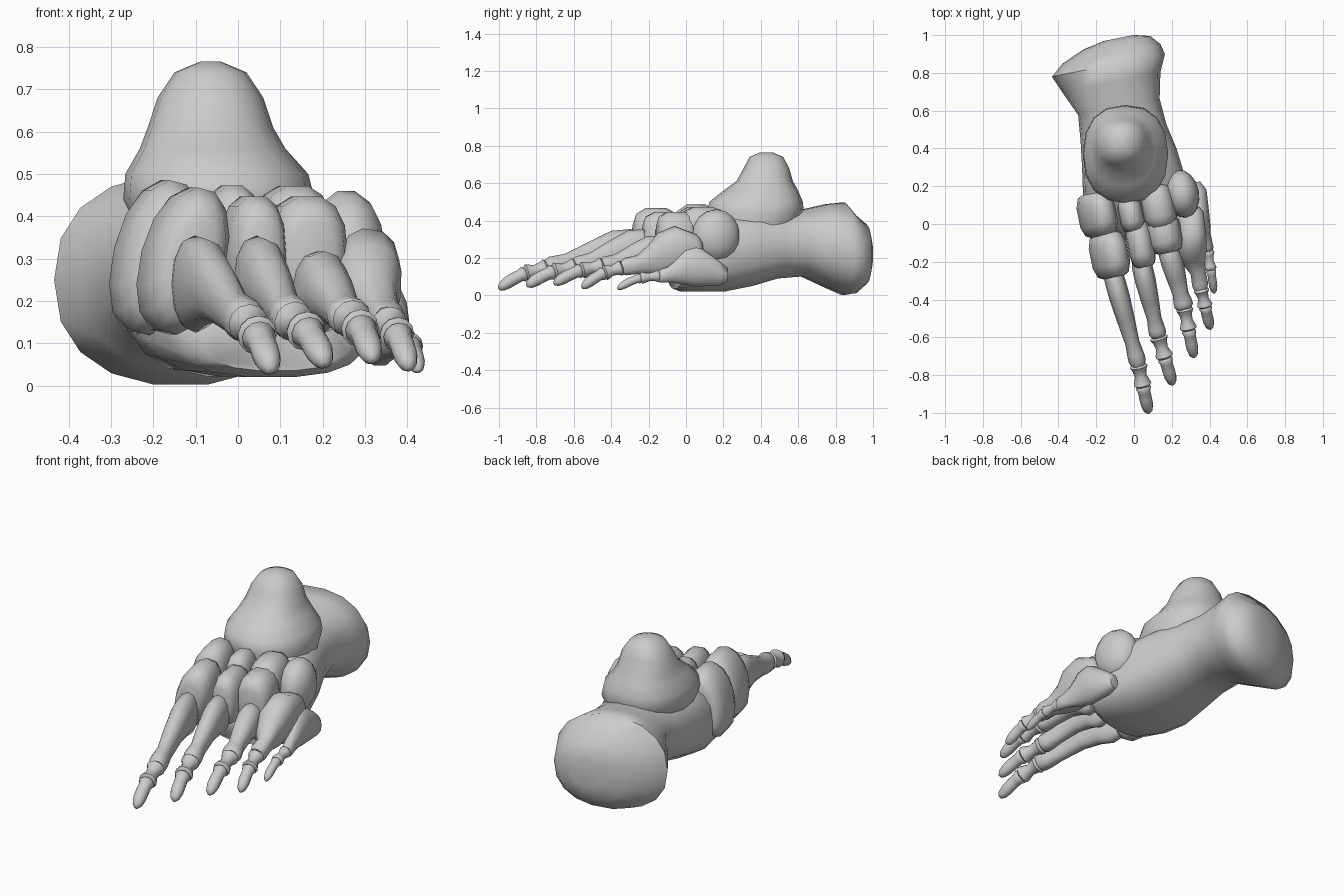
import bpy, bmesh, math
from mathutils import Vector

if "Cube" in bpy.data.objects:
    bpy.data.objects.remove(bpy.data.objects["Cube"])

FOOT_AXIS = Vector((-0.2, 1, 0)).normalized()


def loft(name, sections, axis=None, up=(0, 0, 1), sides=14, power=2.0, roll=0.0):
    """Skin superellipse rings; section = (x, y, z, half width, half height[, power])."""
    bm = bmesh.new()
    pts = [Vector(s[:3]) for s in sections]
    rings = []
    for i, s in enumerate(sections):
        d = axis or (pts[min(i + 1, len(pts) - 1)] - pts[max(i - 1, 0)]).normalized()
        side = d.cross(Vector(up)).normalized()
        if side.x < 0:
            side = -side
        top = side.cross(d).normalized()
        if top.dot(Vector(up)) < 0:
            top = -top
        u = side * math.cos(roll) - top * math.sin(roll)
        v = top * math.cos(roll) + side * math.sin(roll)
        e = 2 / (s[5] if len(s) > 5 else power)
        ring = []
        for k in range(sides):
            a = 2 * math.pi * k / sides
            c, n = math.cos(a), math.sin(a)
            px = math.copysign(abs(c) ** e, c) * s[3]
            pz = math.copysign(abs(n) ** e, n) * s[4]
            ring.append(bm.verts.new(pts[i] + u * px + v * pz))
        rings.append(ring)
    for a, b in zip(rings, rings[1:]):
        for k in range(sides):
            j = (k + 1) % sides
            bm.faces.new((a[k], a[j], b[j], b[k]))
    bm.faces.new(rings[0])
    bm.faces.new(rings[-1])
    bmesh.ops.recalc_face_normals(bm, faces=bm.faces)
    mesh = bpy.data.meshes.new(name)
    bm.to_mesh(mesh)
    bm.free()
    ob = bpy.data.objects.new(name, mesh)
    bpy.context.collection.objects.link(ob)
    bpy.ops.object.select_all(action='DESELECT')
    ob.select_set(True)
    bpy.context.view_layer.objects.active = ob
    bpy.ops.object.shade_smooth_by_angle(angle=math.radians(60))
    return ob


def block(name, c, r, roll=0, power=2.4, ball=False):
    """Rounded bone block lofted along the foot axis."""
    if ball:
        prof = [(math.cos(math.pi * i / 8), math.sin(math.pi * i / 8) + .02) for i in range(9)]
    else:
        prof = [(-1, .55), (-.88, .82), (-.45, 1), (.45, 1), (.88, .84), (1, .6)]
    secs = []
    for t, k in prof:
        p = Vector(c) + FOOT_AXIS * (t * r[1])
        secs.append((*p, r[0] * k, r[2] * k))
    loft(name, secs, FOOT_AXIS, power=power, roll=math.radians(roll))


# heel bone, flat-bottomed and wide toward the front
loft("heel_bone", [
    (-.08, .985, .22, .08, .08), (-.09, .96, .22, .18, .16),
    (-.12, .90, .22, .265, .21), (-.135, .84, .25, .305, .25),
    (-.12, .75, .265, .265, .225), (-.08, .62, .28, .22, .18),
    (-.055, .48, .268, .232, .18), (-.025, .35, .25, .255, .20, 2.5),
    (.00, .20, .225, .275, .205, 2.7), (.035, .08, .185, .275, .165, 2.7),
    (.08, -.02, .125, .23, .105, 2.6), (.09, -.06, .11, .18, .075, 2.5)],
    FOOT_AXIS, sides=18, power=2.3)

# ankle bone
loft("ankle_bone", [
    (-.03, .36, .36, .20, .22), (-.045, .37, .44, .226, .26),
    (-.05, .375, .50, .216, .25), (-.06, .40, .56, .172, .20),
    (-.065, .42, .61, .148, .152), (-.065, .43, .68, .125, .122),
    (-.065, .43, .74, .085, .09), (-.065, .43, .765, .025, .035)],
    Vector((0, 0, 1)), up=(0, 1, 0), sides=16, power=2.3)

# midfoot bones
block("inner_back_block", (-.195, .05, .303), (.092, .115, .187), roll=14, power=2.1)
block("inner_front_block", (-.13, -.165, .295), (.092, .12, .178), roll=15, power=2.1)
block("second_back_block", (-.015, .05, .35), (.065, .09, .125))
block("second_front_block", (.035, -.11, .31), (.07, .12, .14))
block("third_back_block", (.13, .09, .345), (.088, .115, .13))
block("third_front_block", (.16, -.05, .31), (.092, .105, .14))
block("outer_ball", (.255, .16, .32), (.088, .128, .14), power=2.1, ball=True)

# long bones: base centre, base half sizes, head centre
LONG = [
    ((-.115, -.25, .24), .055, .115, (.025, -.75, .15)),
    ((.035, -.19, .245), .055, .11, (.13, -.60, .155)),
    ((.178, -.11, .215), .06, .10, (.268, -.45, .16)),
]
for i, (b, rx, rz, h) in enumerate(LONG):
    b, h = Vector(b), Vector(h)
    arch = Vector((0, 0, .03))
    prof = [(0, .85, .85, 0), (.1, 1, 1, .3), (.28, 1, .88, 1), (.5, .88, .62, .8),
            (.76, .7, .45, .1), (.88, .82, .46, 0), (.95, .84, .46, 0), (1, .62, .34, 0)]
    loft(f"long_bone_{i + 1}", [(*(b.lerp(h, f) + arch * k), rx * w, rz * t)
                                for f, w, t, k in prof], sides=12, power=2.2)

# short outer long bones with bulky bases
loft("long_bone_4", [
    (.29, .08, .22, .055, .08), (.295, .05, .225, .072, .105), (.30, -.06, .24, .08, .132),
    (.308, -.15, .22, .078, .115), (.315, -.20, .19, .06, .08), (.34, -.26, .165, .04, .05),
    (.35, -.32, .155, .044, .047), (.354, -.35, .15, .033, .036)], FOOT_AXIS, power=2.5,
    roll=math.radians(8))
loft("long_bone_5", [
    (.32, .22, .11, .03, .04), (.33, .17, .12, .055, .07), (.335, .05, .16, .064, .115),
    (.345, -.01, .155, .06, .10), (.365, -.06, .125, .042, .06), (.385, -.10, .11, .03, .042),
    (.392, -.13, .105, .03, .038), (.394, -.15, .10, .022, .028)], FOOT_AXIS)

# toes: head centre, tip, thickness
TOES = [
    ((.022, -.74, .15), (.078, -1.0, .035), 1.05),
    ((.128, -.59, .155), (.205, -.85, .05), 1.05),
    ((.266, -.44, .16), (.318, -.705, .06), 1.0),
    ((.354, -.34, .15), (.404, -.555, .04), .92),
    ((.392, -.14, .105), (.425, -.365, .035), .7),
]
for i, (h, t, k) in enumerate(TOES):
    h, t = Vector(h), Vector(t)
    j = h.lerp(t, .46) + Vector((0, 0, .02))
    knuckle = [(0, .034), (.12, .046), (.28, .036), (.55, .03), (.8, .041), (.92, .045), (1, .034)]
    loft(f"toe_knuckle_{i + 1}", [(*h.lerp(j, f), r * k, r * k) for f, r in knuckle], sides=12)
    claw = [(-.04, .028), (.06, .039), (.2, .031), (.45, .032), (.7, .031), (.9, .023), (1, .009)]
    loft(f"toe_tip_{i + 1}", [(*(j.lerp(t, f) + Vector((0, 0, .03 * f * (1 - f)))), r * k, r * k)
                              for f, r in claw], sides=12)
